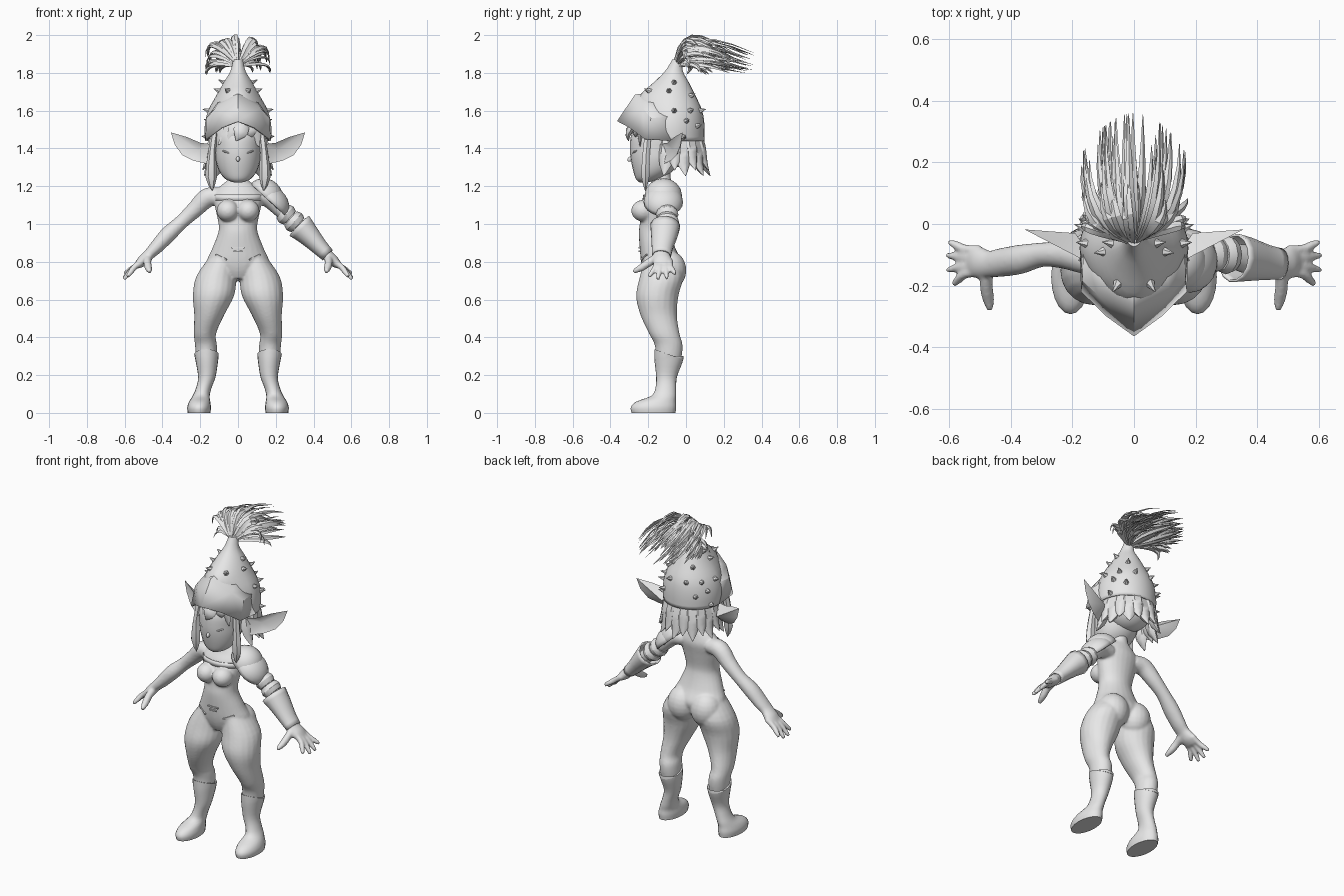
import bpy, bmesh, math, random
from mathutils import Vector, Matrix, Euler

cube = bpy.data.objects.get("Cube")
if cube:
    bpy.data.objects.remove(cube, do_unlink=True)

random.seed(4)
Y, Z = Vector((0, 1, 0)), Vector((0, 0, 1))
GREY = (0.8, 0.8, 0.8, 1)
clay = bpy.data.materials.new("light grey")
clay.use_nodes = True
clay.diffuse_color = GREY
for node in clay.node_tree.nodes:
    if node.type == 'BSDF_PRINCIPLED':
        node.inputs["Base Color"].default_value = GREY


def finish(name, bm, angle=40, thick=0):
    """Turn a bmesh into an object, smooth below the given edge angle."""
    bmesh.ops.recalc_face_normals(bm, faces=bm.faces)
    for f in bm.faces:
        f.smooth = True
    for e in bm.edges:
        e.smooth = e.calc_face_angle(0) < math.radians(angle)
    me = bpy.data.meshes.new(name)
    bm.to_mesh(me)
    bm.free()
    me.materials.append(clay)
    ob = bpy.data.objects.new(name, me)
    bpy.context.scene.collection.objects.link(ob)
    if thick:
        mod = ob.modifiers.new("thickness", 'SOLIDIFY')
        mod.thickness = thick
    return ob


def curve(pts, k=4):
    """Catmull-Rom resampling of path points and radii."""
    out, last = [], len(pts) - 1
    for i in range(last):
        quad = [pts[max(0, min(last, i + d))] for d in (-1, 0, 1, 2)]
        for j in range(k):
            t = j / k
            out.append(tuple(b + .5 * t * (c - a + t * (2*a - 5*b + 4*c - d + t * (3*b - a - 3*c + d)))
                             for a, b, c, d in zip(*quad)))
    return out + [pts[-1]]


def tube(bm, pts, n=12, flat=False, ref=Y, k=4, s=1, cap=True):
    """Loft ellipses (x, y, z, radius a, radius b); flat keeps them level."""
    path = curve([(p[0] * s,) + tuple(p[1:]) for p in pts], k)
    rings = []
    for i, (x, y, z, ra, rb) in enumerate(path):
        a, b = path[max(0, i - 1)], path[min(len(path) - 1, i + 1)]
        t = Z if flat else (Vector(b[:3]) - Vector(a[:3])).normalized()
        v = (ref - t * ref.dot(t)).normalized()
        u = v.cross(t)
        turn = [2 * math.pi * j / n for j in range(n)]
        rings.append([bm.verts.new(Vector((x, y, z)) + u * ra * math.cos(w) + v * rb * math.sin(w)) for w in turn])
    for r, q in zip(rings, rings[1:]):
        for j in range(n):
            bm.faces.new((r[j], r[(j + 1) % n], q[(j + 1) % n], q[j]))
    if cap:
        bm.faces.new(rings[0][::-1])
        bm.faces.new(rings[-1])


def blob(bm, loc, scale, rot=(0, 0, 0)):
    m = Matrix.Translation(loc) @ Euler(rot).to_matrix().to_4x4() @ Matrix.Diagonal((*scale, 1))
    return bmesh.ops.create_uvsphere(bm, u_segments=20, v_segments=12, radius=1, matrix=m)["verts"]


# Body: torso, legs, arms and hands fused into one skin
bm = bmesh.new()
tube(bm, [(0, -.13, .71, .09, .075), (0, -.13, .75, .13, .095), (0, -.13, .80, .165, .108),
          (0, -.15, .87, .137, .095), (0, -.165, .95, .106, .085), (0, -.165, 1.0, .103, .08),
          (0, -.155, 1.08, .12, .083), (0, -.14, 1.15, .13, .08), (0, -.13, 1.2, .095, .06),
          (0, -.13, 1.24, .05, .05), (0, -.13, 1.31, .045, .045)], 24, True)
for s in (1, -1):
    blob(bm, (.054 * s, -.225, 1.07), (.06, .065, .058))
    blob(bm, (.08 * s, -.09, .755), (.092, .092, .105))
    tube(bm, [(.085, -.13, .82, .07, .09), (.115, -.13, .72, .107, .115), (.13, -.152, .62, .109, .112),
              (.152, -.145, .52, .08, .097), (.175, -.115, .42, .059, .081), (.17, -.092, .36, .058, .074),
              (.166, -.092, .28, .054, .066), (.165, -.1, .18, .036, .042), (.19, -.11, .08, .03, .035)],
         20, True, s=s)
    tube(bm, [(.09, -.12, 1.145, .045, .05), (.16, -.11, 1.14, .052, .052), (.23, -.1, 1.075, .044, .045),
              (.30, -.1, 1.01, .038, .04), (.37, -.115, .945, .043, .048), (.43, -.125, .88, .037, .047),
              (.47, -.13, .84, .03, .044), (.505, -.125, .805, .03, .052), (.535, -.122, .778, .018, .048)],
         16, s=s)
    # Four splayed fingers and a thumb
    for y, tip, ty, tz in ((-.082, .602, -.057, .735), (-.108, .608, -.101, .71),
                           (-.136, .606, -.15, .706), (-.16, .586, -.197, .72)):
        tube(bm, [(.50, y, .805, .017, .015), (.545, y * 1.03 + .003, .775, .017, .015),
                  ((.55 + tip) / 2, (y + ty) / 2, (.772 + tz) / 2, .016, .0145), (tip, ty, tz, .011, .01)], 8, s=s)
    tube(bm, [(.475, -.14, .825, .024, .027), (.48, -.19, .80, .022, .023), (.475, -.235, .77, .021, .021),
              (.467, -.278, .748, .012, .012)], 8, ref=Z, s=s)
body = finish("body", bm)
mod = body.modifiers.new("fuse", 'REMESH')
mod.mode, mod.voxel_size, mod.use_smooth_shade = 'VOXEL', .007, True
mod = body.modifiers.new("soften", 'SMOOTH')
mod.factor, mod.iterations = .5, 6

# Boots with slim ankles and cuffs rising at the front
for s, side in ((1, "left"), (-1, "right")):
    bm = bmesh.new()
    tube(bm, [(.206, -.172, 0, .06, .116), (.206, -.172, .03, .063, .12), (.203, -.158, .06, .056, .104),
              (.195, -.118, .09, .045, .066), (.182, -.107, .13, .041, .055), (.165, -.103, .19, .046, .055),
              (.165, -.092, .27, .059, .074), (.167, -.09, .31, .065, .078)], 20, True, s=s, k=3)
    for v in bm.verts:
        if v.co.z > .305:
            v.co.z -= .35 * (v.co.y + .09)
    finish(side + "_boot", bm, 50)

# Head with face features
bm = bmesh.new()
tube(bm, [(0, -.225, 1.22, .022, .02), (0, -.2, 1.238, .066, .065), (0, -.175, 1.28, .1, .104),
          (0, -.16, 1.34, .119, .132), (0, -.155, 1.4, .123, .142), (0, -.15, 1.47, .125, .14),
          (0, -.14, 1.54, .1, .11)], 24, True)
blob(bm, (0, -.29, 1.345), (.01, .022, .014), (.4, 0, 0))
blob(bm, (0, -.272, 1.295), (.018, .009, .005))
for s in (1, -1):
    blob(bm, (.057 * s, -.272, 1.38), (.03, .01, .006), (0, -.3 * s, .35 * s))
finish("head", bm)

# Cupped pointed ears, deep at the root
EAR = [(.12, 1.42), (.2, 1.43), (.27, 1.46), (.355, 1.485), (.335, 1.42), (.295, 1.365), (.235, 1.335), (.17, 1.32), (.12, 1.35)]
for s, side in ((1, "left"), (-1, "right")):
    bm = bmesh.new()
    rim = [bm.verts.new((x * s, -.14 + (x - .12) * .52, z)) for x, z in EAR]
    for hx, hy, hz in ((.21, -.065, 1.39), (.19, -.03, 1.385)):
        hub = bm.verts.new((hx * s, hy, hz))
        for a, b in zip(rim, rim[1:] + rim[:1]):
            bm.faces.new((a, b, hub))
    finish(side + "_ear", bm)

# Hair: cap, broad flared back tufts, side locks and a swept fringe
bm = bmesh.new()
blob(bm, (0, -.05, 1.42), (.135, .125, .12))
for i in range(13):
    w = math.radians(-108 + 18 * i)
    sx, cy = math.sin(w), math.cos(w)
    drop = .03 * (i % 2)
    tube(bm, [(sx * r, -.06 + cy * r, z + drop, a, a * .7) for r, z, a in
              ((.12, 1.46, .034), (.14, 1.38, .042), (.155, 1.315, .034), (.188, 1.255, .002))],
         6, ref=Vector((sx, cy, .1)), k=2)
for s in (1, -1):
    tube(bm, [(.125, -.2, 1.48, .02, .02), (.138, -.21, 1.38, .02, .022), (.142, -.215, 1.25, .031, .024),
              (.136, -.215, 1.175, .002, .002)], 6, s=s, k=2)
for x, z in ((-.105, 1.42), (-.06, 1.425), (-.01, 1.44), (.075, 1.46), (.11, 1.41)):
    out = -.31 + abs(x) * .6
    tube(bm, [(.03 + x * .3, -.255, 1.55, .03, .02), (.02 + x * .6, out, 1.49, .04, .018), (x, out, z, .002, .002)], 6, k=3)
finish("hair", bm, 50)

# Helmet shell: level, centre y, half width, front reach, back reach
HELM = [(1.44, -.08, .175, .12, .178), (1.52, -.08, .176, .17, .178), (1.6, -.08, .158, .18, .166),
        (1.68, -.08, .115, .165, .13), (1.75, -.075, .075, .095, .09), (1.81, -.065, .04, .045, .048),
        (1.87, -.045, .026, .028, .028)]
RINGS = curve(HELM, 3)


def helm(w, row):
    z, yc, rx, front, back = row
    c = math.cos(w)
    y = yc + (back * c if c > 0 else -front * abs(c) ** 1.3)
    return Vector((rx * math.sin(w), y, z + (.05 * min(0, c) ** 2 if z < 1.45 else 0)))


bm = bmesh.new()
rows = [[bm.verts.new(helm(2 * math.pi * j / 28, r)) for j in range(28)] for r in RINGS]
for r, q in zip(rows, rows[1:]):
    for j in range(28):
        bm.faces.new((r[j], r[(j + 1) % 28], q[(j + 1) % 28], q[j]))
bm.faces.new(rows[-1])
finish("helmet", bm, 40, .01)

# Beaked visor plate running back into the shell, the same facets on both sides
bm = bmesh.new()
top, tip = bm.verts.new((0, -.27, 1.685)), bm.verts.new((0, -.365, 1.545))
nape = bm.verts.new((0, -.2, 1.695))
for s in (1, -1):
    brow, edge, temple, cheek, back, hem, crown = [bm.verts.new((x * s, y, z)) for x, y, z in (
        (.118, -.23, 1.615), (.09, -.3, 1.51), (.168, -.185, 1.56), (.172, -.22, 1.45),
        (.164, -.08, 1.57), (.176, -.08, 1.44), (.1, -.13, 1.665))]
    for f in ((top, tip, brow), (tip, edge, brow), (brow, edge, cheek), (brow, cheek, temple),
              (temple, cheek, hem, back), (brow, temple, back, crown), (top, brow, crown), (top, crown, nape)):
        bm.faces.new(f)
finish("visor", bm, 30, .01)

# Studs over the helmet: (degrees from the back, index of helmet ring)
bm = bmesh.new()
for deg, ring in ((20, 6), (52, 6), (84, 6), (38, 3), (68, 1), (62, 4), (98, 10), (82, 12), (35, 9), (148, 10)):
    for s in (1, -1):
        w = math.radians(deg * s)
        p = helm(w, RINGS[ring])
        n = Vector((math.sin(w), math.cos(w), .1 + ring * .03)).normalized()
        turn = Z.rotation_difference(n).to_matrix().to_4x4()
        bmesh.ops.create_cone(bm, cap_ends=True, segments=6, radius1=.018, radius2=.001, depth=.04,
                              matrix=Matrix.Translation(p + n * .012) @ turn)
finish("helmet_spikes", bm, 20)

# Plume: arching leaf strands swept to the back and drooping at the sides
bm = bmesh.new()
for i in range(85):
    a = random.uniform(-1, 1)
    e = random.random()
    clump = round(a * 2) / 2
    a = clump + (a - clump) * .75
    reach = (.36 if i % 3 == 0 else random.uniform(.1, .33)) - .14 * a * a
    p0 = Vector((a * .02, -.06 + .035 * (1 - e), 1.835 + .03 * e))
    p1 = Vector((a * .18, -.01 + .07 * (1 - e), 1.85 + .255 * e * (1 - .3 * a * a)))
    p2 = Vector((a * .175, reach, 1.785 + .11 * e + .03 * (1 - abs(a))))
    pts = []
    for j in range(7):
        t = j / 6
        p = p0 * (1 - t) ** 2 + p1 * 2 * t * (1 - t) + p2 * t * t
        r = .001 + .016 * math.sin(math.pi * min(1, t * .85 + .15))
        pts.append((*p, r, r * .4))
    tilt = Vector((a * .8 + random.uniform(-.5, .5), 0, 1))
    tube(bm, pts, 4, ref=tilt, k=1)
finish("plume", bm, 30)

# Layered left shoulder guard
bm = bmesh.new()
for loc, size, cut in (((.14, -.12, 1.145), (.1, .1, .095), -.1), ((.175, -.12, 1.115), (.108, .105, .082), -.1)):
    part = blob(bm, (0, 0, 0), (1, 1, 1))
    bmesh.ops.delete(bm, geom=[v for v in part if v.co.z < cut], context='VERTS')
    part = [v for v in part if v.is_valid]
    bmesh.ops.transform(bm, verts=part, matrix=Matrix.Translation(loc) @ Matrix.Rotation(.75, 4, 'Y')
                        @ Matrix.Diagonal((*size, 1)))
finish("left_shoulder_guard", bm, 50, .01)

# Left elbow bands and flared gauntlet
bm = bmesh.new()
for x, z, r in ((.255, 1.05, .057), (.298, 1.012, .06)):
    tube(bm, [(x - .02, -.1, z + .018, r * .82, r * .88), (x, -.1, z, r, r * 1.06),
              (x + .02, -.1, z - .018, r * .82, r * .9)], 12, k=2)
finish("left_elbow_bands", bm, 30)
bm = bmesh.new()
tube(bm, [(.325, -.11, .99, .074, .08), (.37, -.115, .945, .06, .072), (.43, -.125, .88, .045, .058),
          (.475, -.13, .835, .038, .052)], 14, k=2, cap=False)
finish("left_gauntlet", bm, 35, .008)

# Chest wrap and waist clasps
bm = bmesh.new()
tube(bm, [(0, -.152, 1.125, .126, .079), (0, -.15, 1.155, .126, .076)], 28, True, k=1, cap=False)
finish("chest_wrap", bm, 40, .004)
bm = bmesh.new()
for x, y, z, w, tilt in ((0, -.246, .875, .07, 0), (0, -.247, .855, .045, 0), (.09, -.222, .825, .07, -.4), (-.09, -.222, .825, .07, .4)):
    m = Matrix.Translation((x, y, z)) @ Euler((0, tilt, x * 5)).to_matrix().to_4x4()
    bmesh.ops.create_cube(bm, size=1, matrix=m @ Matrix.Diagonal((w, .009, .008, 1)))
finish("waist_clasps", bm)
